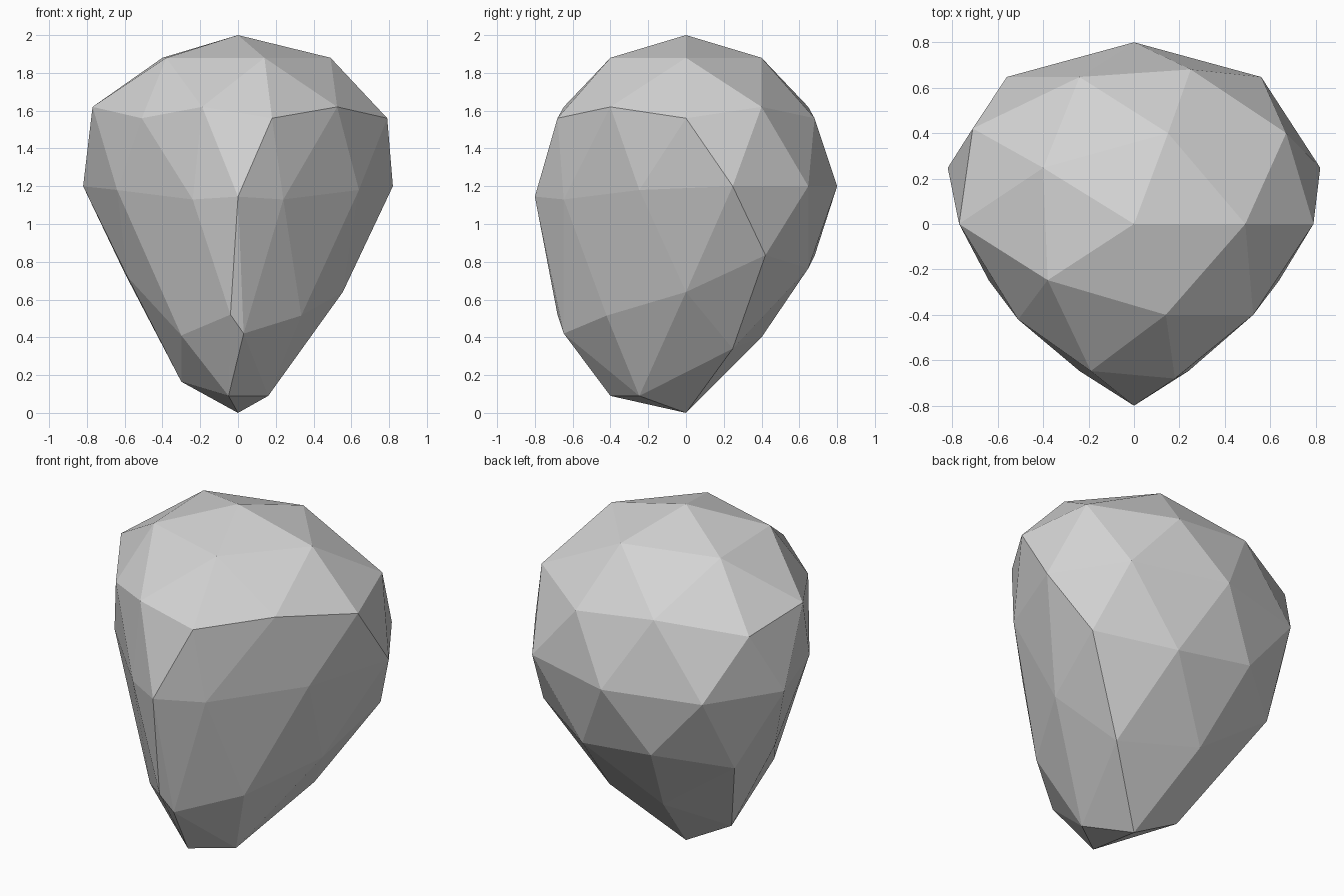
import bpy
import bmesh
import math

cube = bpy.data.objects.get("Cube")
if cube:
    bpy.data.objects.remove(cube, do_unlink=True)

DEPTH = 0.8

# Rings from bottom to top; each lists half widths and heights, front to back
RINGS = [
    ([0], [0]),
    ([.05, .16, .30, .33, .13], [.09, .09, .165, .34, .4]),
    ([.03, .30, .555, .60, .23], [.42, .41, .64, .74, .765]),
    ([.04, .335, .585, .645, .245], [.52, .515, .72, .835, .83]),
    ([0, .24, .64, .82, .56, 0], [1.145, 1.13, 1.18, 1.2, 1.2, 1.2]),
    ([.18, .51, .79, .71, .25], [1.56]),
    ([.19, .525, .77, .67, .24], [1.62]),
    ([.14, .38, .49, .40, .15], [1.88]),
    ([0], [2]),
]


def make_material(name, color):
    material = bpy.data.materials.new(name)
    material.use_nodes = True
    material.diffuse_color = color
    shader = next(node for node in material.node_tree.nodes
                  if node.type == 'BSDF_PRINCIPLED')
    shader.inputs["Base Color"].default_value = color
    return material


def group_by(verts, axis, digits):
    """Group vertices sharing a coordinate, in ascending order."""
    groups = {}
    for vert in verts:
        groups.setdefault(round(vert.co[axis], digits), []).append(vert)
    return [groups[key] for key in sorted(groups)]


def shape_ring(verts, widths, heights):
    """Fit one ring of the sphere to its widths and heights."""
    for i, row in enumerate(group_by(verts, 1, 2)):
        for vert in row:
            vert.co.x = math.copysign(widths[i], vert.co.x)
            vert.co.y *= DEPTH
            vert.co.z = heights[min(i, len(heights) - 1)]


# Faceted head: a low-poly sphere tapered towards a narrow chin at the front
mesh = bpy.data.meshes.new("faceted_head")
bm = bmesh.new()
bmesh.ops.create_icosphere(bm, subdivisions=2, radius=1)
for verts, (widths, heights) in zip(group_by(bm.verts, 2, 1), RINGS):
    shape_ring(verts, widths, heights)
bmesh.ops.recalc_face_normals(bm, faces=bm.faces)
for face in bm.faces:
    face.smooth = False
bm.to_mesh(mesh)
bm.free()

head = bpy.data.objects.new("faceted_head", mesh)
bpy.context.collection.objects.link(head)
mesh.materials.append(make_material("light grey", (0.65, 0.65, 0.65, 1)))
